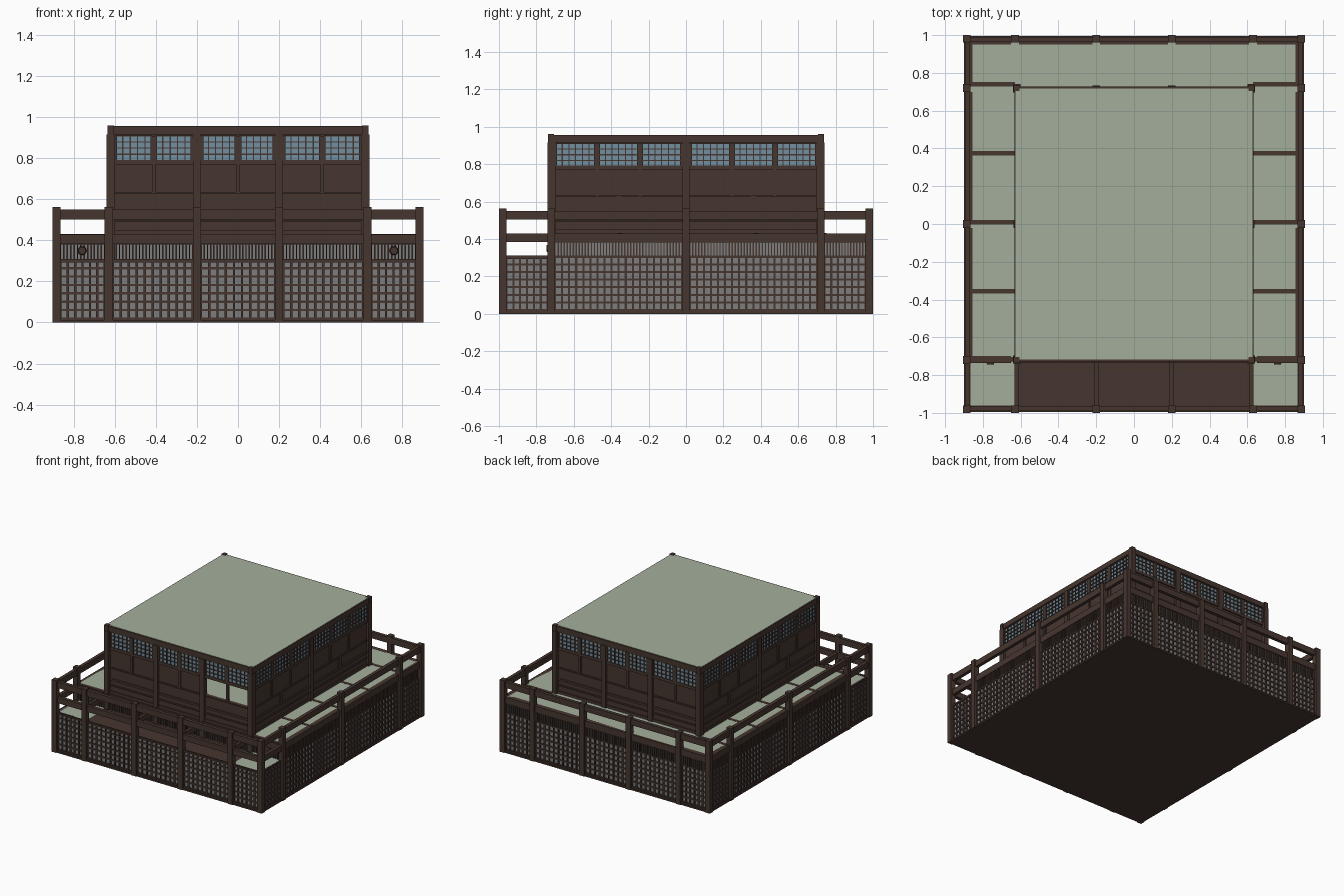
import bpy, bmesh
from mathutils import Matrix, Vector

cube = bpy.data.objects.get("Cube")
if cube:
    bpy.data.objects.remove(cube, do_unlink=True)


def material(name, rgb):
    m = bpy.data.materials.new(name)
    m.use_nodes = True
    m.diffuse_color = (*rgb, 1)
    bsdf = m.node_tree.nodes["Principled BSDF"]
    bsdf.inputs["Base Color"].default_value = (*rgb, 1)
    bsdf.inputs["Roughness"].default_value = 0.9
    return m


WOOD = material("dark wood", (0.062, 0.037, 0.029))
PAPER = material("grey paper", (0.21, 0.205, 0.205))
GLASS = material("blue glass", (0.17, 0.28, 0.35))
MAT = material("pale green floor", (0.37, 0.43, 0.33))

parts = {}


def box(name, mat, x0, x1, y0, y1, z0, z1):
    """Add a box, given by its limits, to the named part."""
    bm, _ = parts.setdefault(name, (bmesh.new(), mat))
    centre = Vector((x0 + x1, y0 + y1, z0 + z1)) / 2
    size = (abs(x1 - x0), abs(y1 - y0), z1 - z0, 1)
    bmesh.ops.create_cube(bm, size=1, matrix=Matrix.Translation(centre) @ Matrix.Diagonal(size))


def wall(side, name, mat, u0, u1, d0, d1, z0, z1):
    """Box on one side: u runs along the wall, d outward from the centre."""
    sign = -1 if side in ("front", "right") else 1
    key = side + "_" + name
    if side in ("front", "back"):
        box(key, mat, u0, u1, sign * d0, sign * d1, z0, z1)
    else:
        box(key, mat, sign * d0, sign * d1, u0, u1, z0, z1)


def grid(side, name, u0, u1, d, z0, z1, pitch, rows, bar):
    """Lattice of thin bars standing proud of a wall."""
    cols = max(1, round((u1 - u0) / pitch))
    for i in range(cols + 1):
        u = u0 + (u1 - u0) * i / cols
        wall(side, name, WOOD, u - bar / 2, u + bar / 2, d, d + 0.008, z0, z1)
    for j in range(rows + 1 if rows else 0):
        z = z0 + (z1 - z0) * j / rows
        wall(side, name, WOOD, u0, u1, d, d + 0.007, z - bar / 2, z + bar / 2)


def bays(stops, gap):
    return [(a + gap, b - gap) for a, b in zip(stops, stops[1:])]


X_STOPS = [-0.885, -0.63, -0.2, 0.2, 0.63, 0.885]
Y_STOPS = [-0.98, -0.72, 0, 0.72, 0.98]
PORCH = 0.305   # low porch floor
DECK = 0.43     # raised walkway
RAIL = 0.55
EAVE = 0.915
TOP = 0.955


def screen(side, u0, u1, d, slatted):
    """One bay of paper screen, optionally with the slatted transom and beam."""
    wall(side, "screen_paper", PAPER, u0, u1, d - 0.01, d, 0.01, 0.38 if slatted else PORCH)
    grid(side, "screen_lattice", u0, u1, d, 0.02, PORCH, 0.038, 7, 0.011)
    if slatted:
        grid(side, "transom_slats", u0, u1, d, PORCH, 0.38, 0.016, 0, 0.007)
        wall(side, "deck_beam", WOOD, u0, u1, d - 0.025, d + 0.012, 0.38, DECK)
    wall(side, "sill", WOOD, u0, u1, d - 0.02, d + 0.012, 0.0, 0.022)


# Outer screens, posts and railings
for side, stops, d in (("front", X_STOPS, 0.975), ("back", X_STOPS, 0.975),
                       ("left", Y_STOPS, 0.88), ("right", Y_STOPS, 0.88)):
    for i, (u0, u1) in enumerate(bays(stops, 0.02)):
        porch_bay = side == "front" or (side in ("left", "right") and i == 0)
        screen(side, u0, u1, d, not porch_bay)
        wall(side, "hand_rail", WOOD, u0, u1, d - 0.012, d + 0.014, 0.503, RAIL)
        if porch_bay:
            wall(side, "porch_rail", WOOD, u0, u1, d - 0.012, d + 0.014, 0.385, DECK)
            wall(side, "porch_edge", WOOD, u0, u1, d - 0.015, d + 0.01, PORCH - 0.012, PORCH)
    for u in stops:
        wall(side, "railing_posts", WOOD, u - 0.02, u + 0.02, d - 0.015, d + 0.025, 0, 0.562)

# Screens behind the open porch
for u0, u1 in bays(X_STOPS, 0.02):
    wall("front", "inner_paper", PAPER, u0, u1, 0.71, 0.72, PORCH, 0.38)
    grid("front", "inner_slats", u0, u1, 0.72, PORCH, 0.38, 0.016, 0, 0.007)
    wall("front", "inner_beam", WOOD, u0, u1, 0.7, 0.735, 0.38, DECK)

# Round handles on the walkway doors
for name, x in (("left_door_handle", 0.76), ("right_door_handle", -0.76)):
    bm = bmesh.new()
    spin = Matrix.Translation((x, -0.735, 0.35)) @ Matrix.Rotation(1.5708, 4, "X")
    bmesh.ops.create_cone(bm, cap_ends=True, segments=12, radius1=0.022, radius2=0.018,
                          depth=0.02, matrix=spin)
    parts[name] = (bm, WOOD)

# Floors
box("base", WOOD, -0.9, 0.9, -0.995, 0.995, 0, 0.012)
box("porch_floor", WOOD, -0.63, 0.63, -0.97, -0.72, PORCH - 0.02, PORCH)
for s in (-1, 1):
    box("porch_corner_floors", MAT, s * 0.63, s * 0.875, -0.97, -0.72, PORCH - 0.02, PORCH)
    box("side_walkways", MAT, s * 0.61, s * 0.872, -0.72, 0.97, DECK - 0.02, DECK)
    # Cross beams set flush in the walkways
    for y in (-0.715, -0.355, 0.01, 0.375, 0.74):
        box("walkway_beams", WOOD, s * 0.63, s * 0.88, y - 0.012, y + 0.012, 0.39, DECK + 0.002)
    # Porch tie beams
    for x in (0.2, 0.62):
        box("porch_tie_beams", WOOD, s * x - 0.012, s * x + 0.012, -0.975, -0.72, 0.39, DECK)
box("back_walkway", MAT, -0.62, 0.62, 0.7, 0.97, DECK - 0.02, DECK)
box("upper_floor", MAT, -0.61, 0.61, -0.7, 0.7, 0.615, 0.635)

# Upper storey: plank walls, battens and lattice windows
UPPER_X = [-0.62, -0.2, 0.2, 0.62]
UPPER_Y = [-0.72, 0, 0.72]
for side, stops, d, panes in (("front", UPPER_X, 0.715, 2), ("back", UPPER_X, 0.715, 2),
                              ("left", UPPER_Y, 0.62, 3), ("right", UPPER_Y, 0.62, 3)):
    for i, (u0, u1) in enumerate(bays(stops, 0.015)):
        opened = side == "front" and i == 2
        for z0, z1 in ((PORCH, 0.635), (0.635, 0.785), (0.785, EAVE)):
            if not (opened and z0 == 0.635):
                wall(side, "plank_wall", WOOD, u0, u1, d - 0.02, d, z0, z1)
        # Horizontal battens
        for z, h in ((0.44, 0.02), (0.495, 0.01), (0.54, 0.016), (0.63, 0.01), (0.78, 0.02)):
            wall(side, "battens", WOOD, u0, u1, d, d + 0.009, z - h / 2, z + h / 2)
        # Panel dividers, staggered between rows
        width = (u1 - u0) / panes
        for k in range(1, panes):
            u = u0 + width * k
            wall(side, "panel_dividers", WOOD, u - 0.009, u + 0.009, d - 0.01, d + 0.008, 0.63, 0.78)
        if panes == 3:
            mid = (u0 + u1) / 2
            wall(side, "panel_dividers", WOOD, mid - 0.014, mid + 0.014, d, d + 0.008, 0.54, 0.63)
        # Windows
        for k in range(panes):
            a, b = u0 + width * k + 0.008, u0 + width * (k + 1) - 0.008
            wall(side, "window_glass", GLASS, a, b, d, d + 0.003, 0.79, 0.91)
            grid(side, "window_lattice", a, b, d + 0.002, 0.79, 0.91, 0.036, 4, 0.006)
            for u in (a, b):
                wall(side, "window_frames", WOOD, u - 0.008, u + 0.008, d, d + 0.012, 0.79, 0.91)
    for u in stops:
        wall(side, "upper_posts", WOOD, u - 0.02, u + 0.02, d - 0.02, d + 0.018, 0, EAVE)
    wall(side, "eave_beam", WOOD, stops[0], stops[-1], d - 0.01, d + 0.012, EAVE, TOP)

# Roof and its corner caps
box("roof", MAT, -0.628, 0.628, -0.718, 0.718, TOP - 0.01, TOP + 0.002)
for sx in (-1, 1):
    for sy in (-1, 1):
        box("corner_caps", WOOD, sx * 0.605, sx * 0.637, sy * 0.705, sy * 0.737, 0.9, 0.96)

# Turn the collected parts into objects
for name, (bm, mat) in parts.items():
    mesh = bpy.data.meshes.new(name)
    bmesh.ops.recalc_face_normals(bm, faces=bm.faces)
    bm.to_mesh(mesh)
    bm.free()
    mesh.materials.append(mat)
    bpy.context.scene.collection.objects.link(bpy.data.objects.new(name, mesh))
